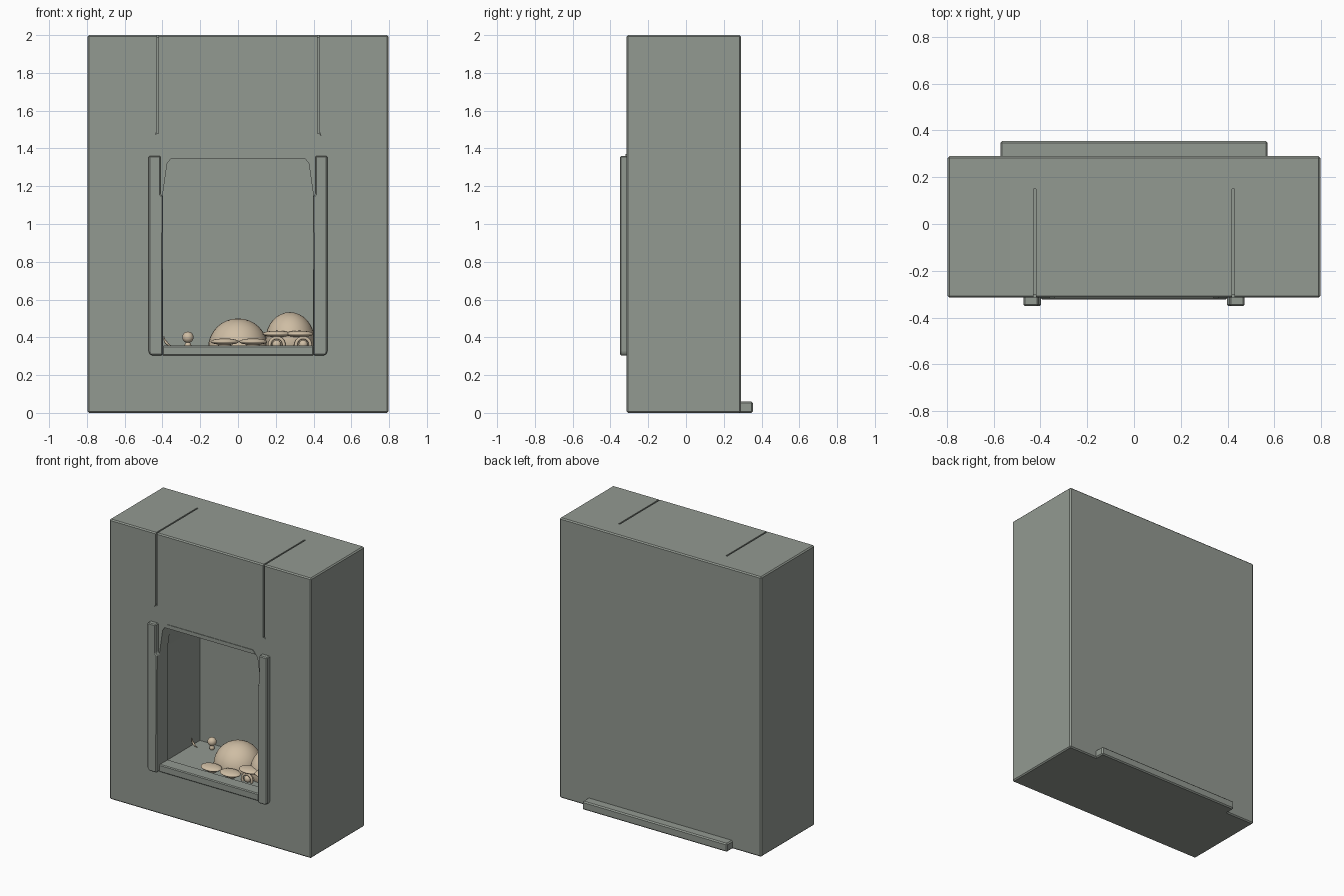
import bpy, bmesh, math
from mathutils import Vector

if "Cube" in bpy.data.objects:
    bpy.data.objects.remove(bpy.data.objects["Cube"])


def material(name, rgb):
    m = bpy.data.materials.new(name)
    m.diffuse_color = (*rgb, 1)
    m.use_nodes = True
    m.node_tree.nodes["Principled BSDF"].inputs["Base Color"].default_value = m.diffuse_color
    return m


STONE = material("grey green stone", (0.29, 0.32, 0.285))
TAN = material("pale tan", (0.62, 0.51, 0.37))


def mesh_object(name, verts, faces, mat):
    me = bpy.data.meshes.new(name)
    me.from_pydata(verts, [], faces)
    bm = bmesh.new()
    bm.from_mesh(me)
    bmesh.ops.recalc_face_normals(bm, faces=bm.faces)
    bm.to_mesh(me)
    bm.free()
    me.materials.append(mat)
    ob = bpy.data.objects.new(name, me)
    bpy.context.collection.objects.link(ob)
    return ob


def prism(name, profile, y0, y1, mat=STONE):
    """Extrude an x-z outline from y0 to y1."""
    n = len(profile)
    verts = [(x, y, z) for y in (y0, y1) for x, z in profile]
    faces = [list(range(n)), list(range(n, 2 * n))]
    faces += [(i, (i + 1) % n, (i + 1) % n + n, i + n) for i in range(n)]
    return mesh_object(name, verts, faces, mat)


def apply(ob, kind, **settings):
    mod = ob.modifiers.new(kind.title(), kind)
    for key, value in settings.items():
        setattr(mod, key, value)
    bpy.context.view_layer.objects.active = ob
    bpy.ops.object.modifier_apply(modifier=mod.name)


def box(name, x0, x1, y0, y1, z0, z1, bevel=0.0):
    ob = prism(name, [(x0, z0), (x1, z0), (x1, z1), (x0, z1)], y0, y1)
    if bevel:
        apply(ob, 'BEVEL', width=bevel, segments=1)
    return ob


def cut(target, cutter):
    apply(target, 'BOOLEAN', operation='DIFFERENCE', solver='EXACT', object=cutter)
    bpy.data.objects.remove(cutter)


def mirrored(half):
    return half + [(-x, z) for x, z in reversed(half)]


def arch(w, floor):
    return mirrored([(w, floor), (w, 1.16), (0.375, 1.32), (0.34, 1.365)])


# Surround block with firebox opening and recess
body = box("surround", -0.797, 0.797, -0.315, 0.29, 0, 2, 0.008)
cut(body, prism("opening cutter", arch(0.398, 0.352), -0.4, -0.22))
cut(body, prism("recess cutter", arch(0.408, 0.344), -0.225, 0.153))

# Narrow seams running down the chimney front and across its top
for s in (-1, 1):
    x = 0.425 * s
    slot = [(x - 0.005, 1.48), (x + 0.005, 1.48), (x + 0.005, 2.1), (x - 0.005, 2.1)]
    cut(body, prism("front seam cutter", slot, -0.4, -0.302))
    top = [(x - 0.005, 1.987), (x + 0.005, 1.987), (x + 0.005, 2.1), (x - 0.005, 2.1)]
    cut(body, prism("top seam cutter", top, -0.4, 0.15))
    foot = [(x - 0.005 * s, 1.50), (x + 0.005 * s, 1.49), (x + 0.016 * s, 1.465)]
    cut(body, prism("seam foot cutter", foot, -0.4, -0.306))

# Side posts, sill and lintel trim
for s, side in ((-1, "left"), (1, "right")):
    half = [(0.40, 0.305), (0.462, 0.305), (0.473, 0.32), (0.473, 1.36),
            (0.409, 1.36), (0.409, 1.155), (0.397, 1.145)]
    post = prism(side + " post", [(s * x, z) for x, z in half], -0.35, -0.305)
    apply(post, 'BEVEL', width=0.006, segments=1)
box("sill", -0.40, 0.40, -0.322, -0.27, 0.303, 0.356, 0.006)
prism("lintel trim", mirrored([(0.362, 1.343), (0.34, 1.37)]), -0.319, -0.28)

# Rear foot rail
box("rear rail", -0.572, 0.572, 0.27, 0.355, 0, 0.06, 0.008)


def smooth(ob):
    for p in ob.data.polygons:
        p.use_smooth = True


def ball(name, loc, scale, floor=None, seg=32):
    bm = bmesh.new()
    bmesh.ops.create_uvsphere(bm, u_segments=seg, v_segments=seg // 2, radius=1)
    bmesh.ops.scale(bm, vec=scale, verts=bm.verts)
    bmesh.ops.translate(bm, vec=loc, verts=bm.verts)
    if floor is not None:
        geom = bm.verts[:] + bm.edges[:] + bm.faces[:]
        bmesh.ops.bisect_plane(bm, geom=geom, plane_co=(0, 0, floor),
                               plane_no=(0, 0, -1), clear_outer=True)
        bmesh.ops.holes_fill(bm, edges=[e for e in bm.edges if e.is_boundary])
    me = bpy.data.meshes.new(name)
    bm.to_mesh(me)
    bm.free()
    me.materials.append(TAN)
    ob = bpy.data.objects.new(name, me)
    bpy.context.collection.objects.link(ob)
    smooth(ob)
    if floor is not None:
        bpy.context.view_layer.objects.active = ob
        ob.select_set(True)
        bpy.ops.object.shade_smooth_by_angle()
        ob.select_set(False)
    return ob


def ring(name, loc, radius, thick, rot):
    bpy.ops.mesh.primitive_torus_add(location=loc, rotation=rot, major_radius=radius,
                                     minor_radius=thick, major_segments=24, minor_segments=10)
    ob = bpy.context.object
    ob.name = name
    ob.data.materials.append(TAN)
    smooth(ob)
    ob.select_set(False)


# Two domed mounds with flat caps in front
ball("centre mound", (0, 0, 0.345), (0.158, 0.158, 0.155), 0.345)
ball("right mound", (0.275, -0.02, 0.385), (0.13, 0.15, 0.148), 0.345)
for i, (x, y, z) in enumerate([(-0.07, -0.2, 0.377), (0.08, -0.2, 0.377),
                               (0.205, -0.16, 0.418), (0.325, -0.16, 0.418)]):
    ball("flat cap %d" % i, (x, y, z), (0.075, 0.055, 0.017), seg=24)
    ball("cap stem %d" % i, (x, y + 0.01, 0.357), (0.035, 0.035, 0.02), seg=16)
for i, x in enumerate((0.205, 0.345)):
    ring("front ring %d" % i, (x, -0.19, 0.36), 0.038, 0.009, (math.pi / 2, 0, 0))
    ball("ring core %d" % i, (x, -0.185, 0.362), (0.024, 0.02, 0.024), seg=16)

# Loose bead and curved horn
ball("small bead", (-0.265, 0.085, 0.40), (0.03, 0.03, 0.03), seg=20)
ball("bead stem", (-0.265, 0.085, 0.357), (0.018, 0.018, 0.02), seg=12)
cu = bpy.data.curves.new("horn", 'CURVE')
cu.dimensions = '3D'
cu.bevel_depth = 0.008
cu.bevel_resolution = 2
sp = cu.splines.new('POLY')
sp.points.add(8)
for i, p in enumerate(sp.points):
    a = math.radians(180 + 10 * i)
    p.co = (-0.338 + 0.055 * math.cos(a), 0.04, 0.407 + 0.055 * math.sin(a), 1)
    p.radius = 1 - abs(i - 4) * 0.2
cu.materials.append(TAN)
bpy.context.collection.objects.link(bpy.data.objects.new("curved horn", cu))
